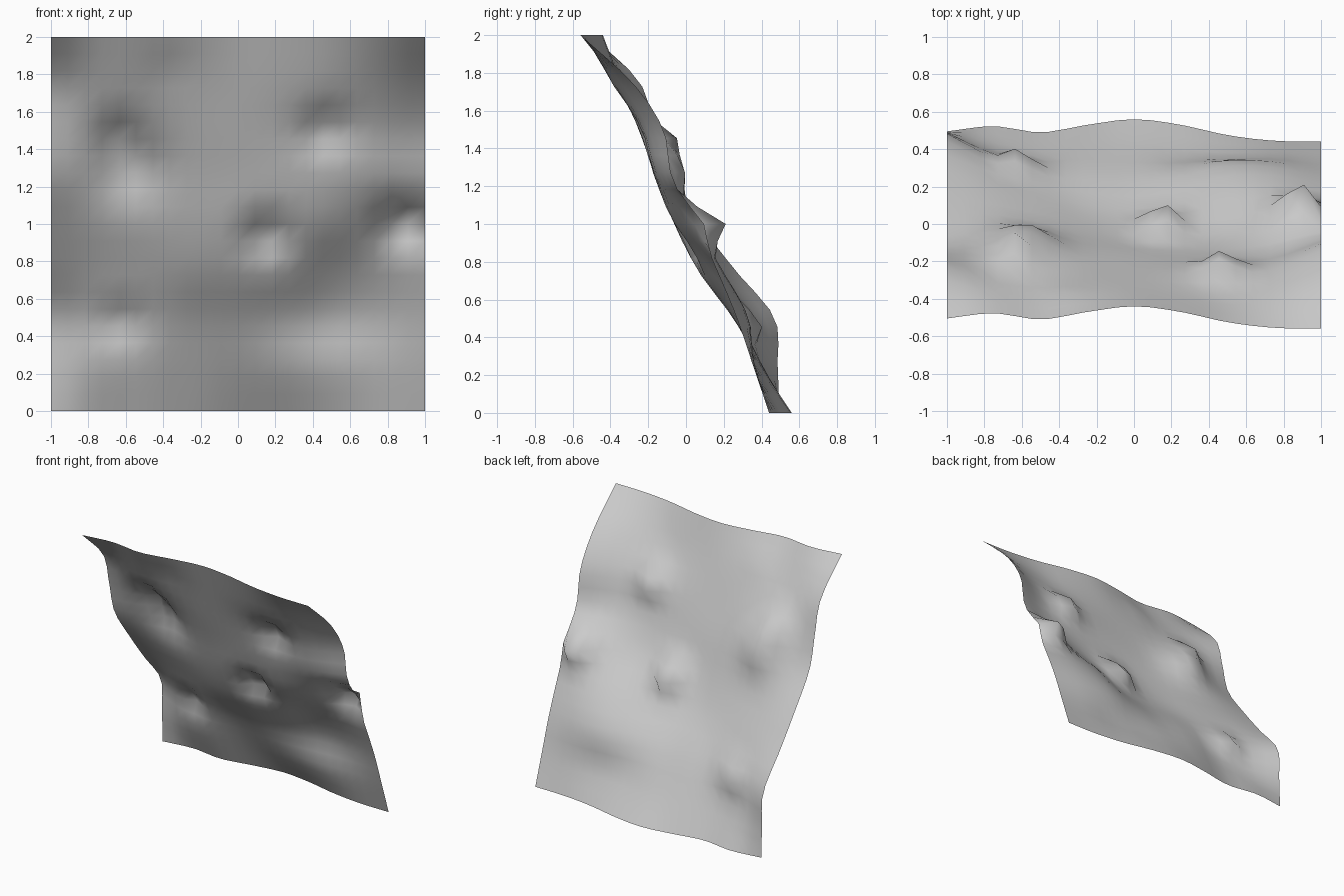
import bpy, bmesh, math

N = 22  # grid cells per side

# Broad swells away from the leaning plane: rows z = 0..2, columns x = -1..1
EDGE = [-0.005, 0.023, -0.01, 0.03, 0.06, 0.03, -0.025, -0.055, -0.06]
SWELL = [
    EDGE,
    [0.11, 0.03, 0.00, 0.03, 0.02, -0.01, -0.02, -0.01, -0.02],
    [0.22, 0.09, 0.03, 0.02, 0.00, 0.03, 0.08, 0.07, 0.02],
    [0.14, 0.08, 0.02, -0.04, -0.06, -0.03, 0.05, 0.07, 0.04],
    [0.07, 0.05, 0.01, -0.04, -0.07, -0.07, -0.04, 0.03, 0.05],
    [0.02, 0.05, 0.04, -0.01, -0.03, -0.04, -0.04, -0.02, 0.05],
    [0.08, 0.06, 0.03, 0.01, 0.00, 0.00, 0.00, 0.03, 0.13],
    [0.13, 0.05, 0.02, 0.03, 0.03, 0.01, -0.02, 0.01, 0.09],
    EDGE,
]

# Small knobs: x, z, height, radius
KNOBS = [
    (-0.64, 1.48, 0.10, 0.09), (-0.58, 1.32, 0.10, 0.15),
    (0.46, 1.50, 0.11, 0.10), (0.15, 0.94, 0.15, 0.10),
    (0.88, 1.00, 0.18, 0.10), (-0.62, 0.48, 0.09, 0.09),
    (-0.36, 1.82, 0.02, 0.08),
]


def spline(values, t):
    """Catmull-Rom through evenly spaced values, t in 0..1."""
    last = len(values) - 1
    i = min(int(t * last), last - 1)
    u = t * last - i
    b, c = values[i], values[i + 1]
    a = values[i - 1] if i > 0 else 2 * b - c
    d = values[i + 2] if i + 2 <= last else 2 * c - b
    return b + 0.5 * u * (c - a + u * (2*a - 5*b + 4*c - d + u * (3*(b - c) + d - a)))


def depth(x, z):
    y = 0.5 - 0.5 * z + spline([spline(r, (x + 1) / 2) for r in SWELL], z / 2)
    fade = min(1, z / 0.2, (2 - z) / 0.2)
    for kx, kz, h, r in KNOBS:
        y += fade * h * math.exp(-((x - kx)**2 + (z - kz)**2) / (r * r))
    return y


# Leaning rock sheet
bm = bmesh.new()
grid = [[bm.verts.new((x, depth(x, z), z))
         for x in (-1 + 2 * i / N for i in range(N + 1))]
        for z in (2 * j / N for j in range(N + 1))]
for j in range(N):
    for i in range(N):
        face = bm.faces.new((grid[j][i], grid[j + 1][i], grid[j + 1][i + 1], grid[j][i + 1]))
        face.smooth = True
mesh = bpy.data.meshes.new("rock_sheet")
bm.to_mesh(mesh)
bm.free()
sheet = bpy.data.objects.new("rock_sheet", mesh)
bpy.context.collection.objects.link(sheet)
